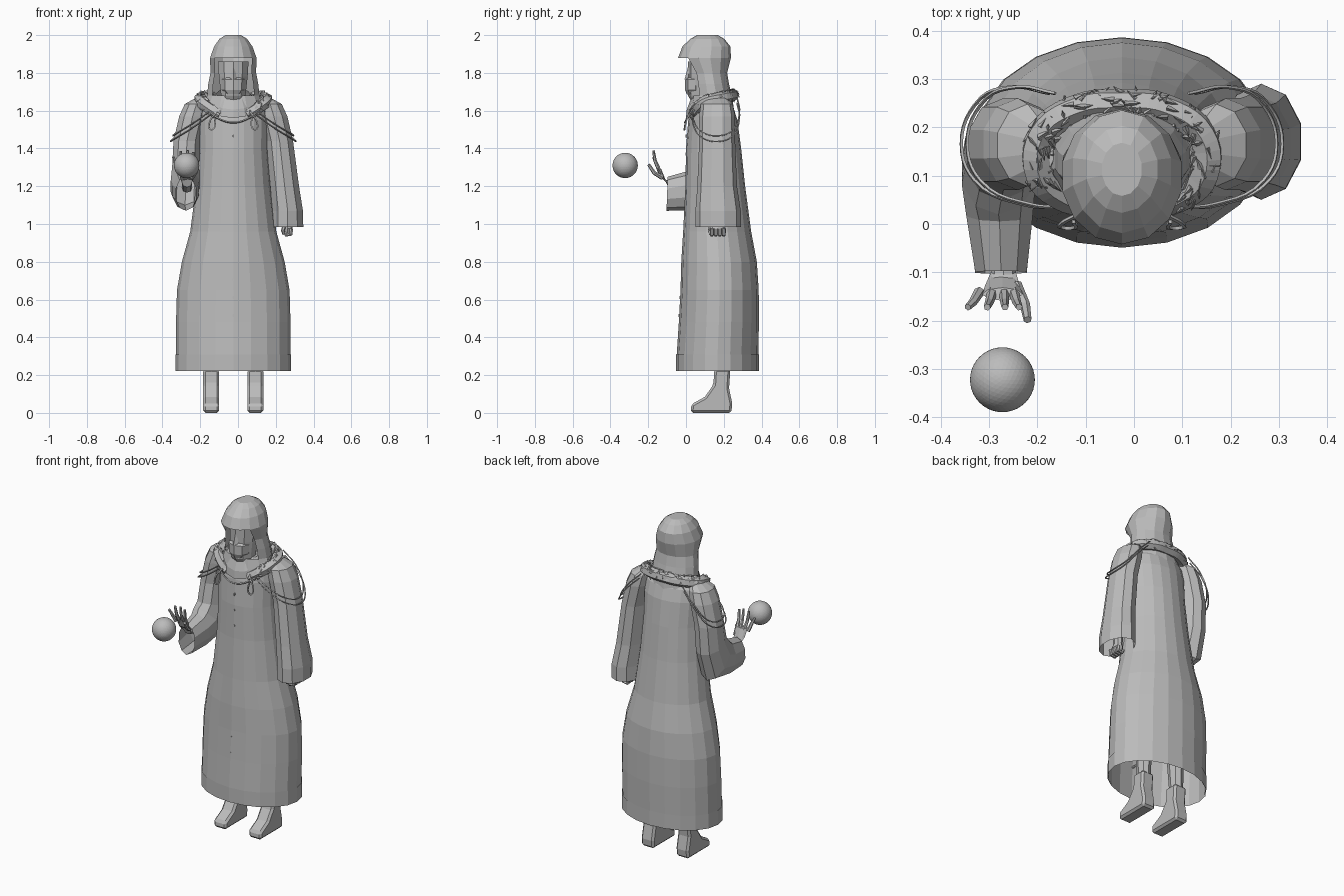
import bpy, bmesh, random
from math import sin, cos, pi, radians
from mathutils import Vector, Matrix

random.seed(4)
if "Cube" in bpy.data.objects:
    bpy.data.objects.remove(bpy.data.objects["Cube"])

CX = -0.025  # the figure's own centre line
GREY = (0.5, 0.5, 0.5, 1)
mat = bpy.data.materials.new("plain_grey")
mat.use_nodes = True
mat.diffuse_color = GREY
mat.node_tree.nodes["Principled BSDF"].inputs["Base Color"].default_value = GREY


def add(name, bm):
    """Turn a bmesh into an object on the figure's centre line."""
    bmesh.ops.recalc_face_normals(bm, faces=bm.faces)
    me = bpy.data.meshes.new(name)
    bm.to_mesh(me)
    bm.free()
    me.materials.append(mat)
    ob = bpy.data.objects.new(name, me)
    ob.location.x = CX
    bpy.context.collection.objects.link(ob)
    return ob


def loft(name, sections, n=12, start=True, end=True, cut=None):
    """Skin elliptic sections (x, y, z, half width, half depth, tilt)."""
    bm = bmesh.new()
    rings = []
    for x, y, z, a, b, *t in sections:
        t = radians(t[0]) if t else 0
        ring = []
        for i in range(n):
            u, v = a * sin(2 * pi * i / n), -b * cos(2 * pi * i / n)
            ring.append(bm.verts.new((x + u, y + v * cos(t), z + v * sin(t))))
        rings.append(ring)
    for r, q in zip(rings, rings[1:]):
        for i in range(n):
            j = (i + 1) % n
            bm.faces.new((r[i], r[j], q[j], q[i]))
    if start:
        bm.faces.new(rings[0])
    if end:
        bm.faces.new(rings[-1])
    if cut:
        gone = [f for f in bm.faces if cut(f.calc_center_median())]
        bmesh.ops.delete(bm, geom=gone, context='FACES')
    return add(name, bm)


def strand(name, pts, r, taper=1.0, smooth=True, res=0):
    """Round strand through points, for cords and fingers."""
    cu = bpy.data.curves.new(name, 'CURVE')
    cu.dimensions = '3D'
    cu.bevel_depth, cu.bevel_resolution = r, res
    cu.use_fill_caps, cu.resolution_u = True, 5
    last = len(pts) - 1
    sp = cu.splines.new('BEZIER' if smooth else 'POLY')
    if smooth:
        sp.bezier_points.add(last)
        for p, co in zip(sp.bezier_points, pts):
            p.co = co
            p.handle_left_type = p.handle_right_type = 'AUTO'
    else:
        sp.points.add(last)
        for i, (p, co) in enumerate(zip(sp.points, pts)):
            p.co = (*co, 1)
            p.radius = 1 + (taper - 1) * i / last
    tmp = bpy.data.objects.new(name + "_path", cu)
    bpy.context.collection.objects.link(tmp)
    deps = bpy.context.evaluated_depsgraph_get()
    me = bpy.data.meshes.new_from_object(tmp.evaluated_get(deps))
    bpy.data.objects.remove(tmp)
    bm = bmesh.new()
    bm.from_mesh(me)
    bpy.data.meshes.remove(me)
    for f in bm.faces:
        f.smooth = False
    return add(name, bm)


# Robe, open at the bottom, with a thin hem band
loft("robe", [(0, .167, .225, .302, .216), (0, .167, .31, .302, .216), (0, .174, .48, .303, .212),
              (0, .178, .65, .298, .207), (0, .175, .8, .272, .2), (0, .165, .96, .228, .18),
              (0, .155, 1.2, .197, .158), (0, .146, 1.4, .182, .146), (0, .142, 1.55, .185, .13),
              (0, .14, 1.62, .18, .11), (0, .14, 1.68, .1, .08)], n=20, start=False)
loft("hem_band", [(0, .167, .223, .306, .219), (0, .167, .31, .306, .219)], n=20, start=False, end=False)

# Hanging left sleeve and raised right sleeve share the shoulder
for side, s in (("left", 1), ("right", -1)):
    shoulder = [(s * .165, .16, 1.67, .03, .05), (s * .195, .163, 1.635, .065, .085),
                (s * .215, .165, 1.57, .075, .095), (s * .245, .165, 1.44, .075, .095)]
    if s > 0:
        rest = [(.272, .165, 1.2, .08, .105), (.288, .17, 1.07, .085, .12), (.288, .17, .985, .087, .12)]
    else:
        rest = [(-.25, .15, 1.3, .077, .105, -15), (-.255, .11, 1.2, .08, .135, -48),
                (-.253, .02, 1.175, .072, .105, -82), (-.25, -.1, 1.16, .056, .09, -92)]
    loft(side + "_sleeve", shoulder + rest, n=10, end=False)

# Hood with an open front, and the face inside it
loft("hood", [(0, .135, 1.6, .17, .12), (0, .138, 1.68, .142, .105), (0, .128, 1.74, .136, .1),
              (0, .118, 1.8, .124, .1), (0, .098, 1.88, .126, .14), (0, .108, 1.94, .104, .127),
              (0, .113, 1.98, .075, .09), (0, .113, 2, .042, .055)],
     n=14, start=False, cut=lambda c: 1.67 < c.z < 1.86 and c.y < .06 and abs(c.x) < .09)
loft("face", [(0, .1, 1.63, .05, .06), (0, .09, 1.68, .068, .08), (0, .09, 1.78, .08, .078),
              (0, .1, 1.86, .085, .09)], n=10)
loft("muffler", [(0, .05, 1.685, .04, .045), (0, .05, 1.71, .062, .055),
                 (0, .05, 1.765, .064, .055), (0, .05, 1.775, .05, .04)], n=8)
loft("nose", [(0, .01, 1.765, .018, .018), (0, .02, 1.83, .009, .01)], n=4)
loft("cowl", [(0, .11, 1.62, .125, .125, 28), (0, .105, 1.655, .115, .112, 26),
              (0, .115, 1.69, .09, .095, 18)], n=12, start=False, end=False)

# Fur collar: a thick roll covered in small tufts
half = [(.07, .045, 1.575), (.125, .06, 1.61), (.172, .105, 1.648), (.165, .185, 1.668), (.09, .238, 1.678)]
path = [(-x, y, z) for x, y, z in half] + [(0, .248, 1.68)] + half[::-1]
strand("collar_roll", path, .032, res=1)
bm = bmesh.new()
for a, b in zip(path, path[1:]):
    a, b = Vector(a), Vector(b)
    along = (b - a).normalized()
    for k in range(22):
        out = Vector((random.gauss(0, 1), random.gauss(0, 1), random.gauss(.4, 1)))
        out = (out - along * out.dot(along)).normalized()
        spot = a.lerp(b, random.random()) + out * .032
        lean = (out * .5 + along * random.uniform(-1, 1) - Vector((0, 0, .4))).normalized()
        rot = lean.to_track_quat('Z', 'Y').to_matrix().to_4x4()
        bmesh.ops.create_cone(bm, segments=3, radius1=.009, radius2=0, depth=.026, cap_ends=True,
                              matrix=Matrix.Translation(spot) @ rot)
add("collar_tufts", bm)

# Shoulder cords, front loops and chest chain
for side, s in (("left", 1), ("right", -1)):
    for k, (lift, pull) in enumerate(((0, 0), (.03, .012))):
        arc = [(.12, .035, 1.58), (.2, .04, 1.52), (.305, .09, 1.455), (.332, .165, 1.437),
               (.305, .245, 1.465), (.23, .283, 1.56), (.15, .27, 1.64)]
        strand(f"{side}_cord_{k}", [(s * (x - pull), y, z + lift) for x, y, z in arc], .004)
    loop = [(.09, .02, 1.59), (.125, .0, 1.54), (.12, -.008, 1.5), (.1, -.008, 1.51), (.1, .005, 1.57)]
    strand(side + "_front_loop", [(s * x, y, z) for x, y, z in loop], .005)
strand("chest_chain", [(-.12, .03, 1.585), (-.06, .0, 1.55), (0, -.005, 1.537), (.06, .0, 1.55), (.12, .03, 1.585)], .005)

# Small buttons down the front
for i in range(12):
    z = .42 + i * .095
    y = -.036 + .037 * min(1, max(0, (z - .5) / .6))
    loft(f"button_{i}", [(0, y - .004, z, .005, .008, 90), (0, y + .02, z, .005, .008, 90)], n=6)

# Raised right hand with spread fingers
loft("right_wrist", [(-.245, 0, 1.19, .028, .024, -90), (-.245, -.1, 1.215, .026, .02, -75),
                     (-.247, -.125, 1.245, .035, .018, -30), (-.247, -.145, 1.295, .042, .014, -15)], n=8)
for i, (dx, top) in enumerate(((-.068, 1.355), (-.03, 1.385), (.005, 1.39), (.033, 1.38))):
    x = -.247 + dx * .7
    strand(f"right_finger_{i}", [(x, -.14, 1.28), (x + dx * .2, -.162, 1.33), (x + dx * .35, -.172, top)],
           .011, .65, False, 1)
strand("right_thumb", [(-.22, -.125, 1.245), (-.2, -.168, 1.27), (-.195, -.198, 1.315)], .013, .65, False, 1)

# Lowered left hand, loosely closed
loft("left_hand", [(.28, .17, 1.08, .028, .03), (.285, .17, 1, .024, .03),
                   (.288, .168, .975, .026, .043), (.287, .168, .95, .02, .04)], n=8)
for i in range(4):
    y = .137 + i * .021
    strand(f"left_finger_{i}", [(.308, y, .975), (.305, y, .945), (.28, y, .94), (.27, y, .96)], .011, .8, False, 1)
strand("left_thumb", [(.27, .13, .99), (.262, .125, .965), (.268, .13, .945)], .011, .7, False, 1)

# Legs and boots
outline = [(.025, 0), (.028, .045), (.1, .085), (.145, .15), (.15, .23),
           (.235, .23), (.228, .13), (.245, .05), (.24, 0)]
for side, s in (("left", 1), ("right", -1)):
    loft(side + "_leg", [(s * .1, .18, .95, .07, .07), (s * .112, .188, .5, .05, .055),
                         (s * .117, .192, .2, .036, .04)], n=8)
    bm = bmesh.new()
    sole = bm.faces.new([bm.verts.new((s * .117 - .042, y, z)) for y, z in outline])
    grown = bmesh.ops.extrude_face_region(bm, geom=[sole])["geom"]
    bmesh.ops.translate(bm, verts=[v for v in grown if isinstance(v, bmesh.types.BMVert)], vec=(.084, 0, 0))
    boot = add(side + "_boot", bm)
    bev = boot.modifiers.new("soft_edges", 'BEVEL')
    bev.width, bev.segments = .012, 1

# Floating ball
bm = bmesh.new()
bmesh.ops.create_icosphere(bm, subdivisions=4, radius=.067, matrix=Matrix.Translation((-.247, -.322, 1.31)))
add("floating_ball", bm)
